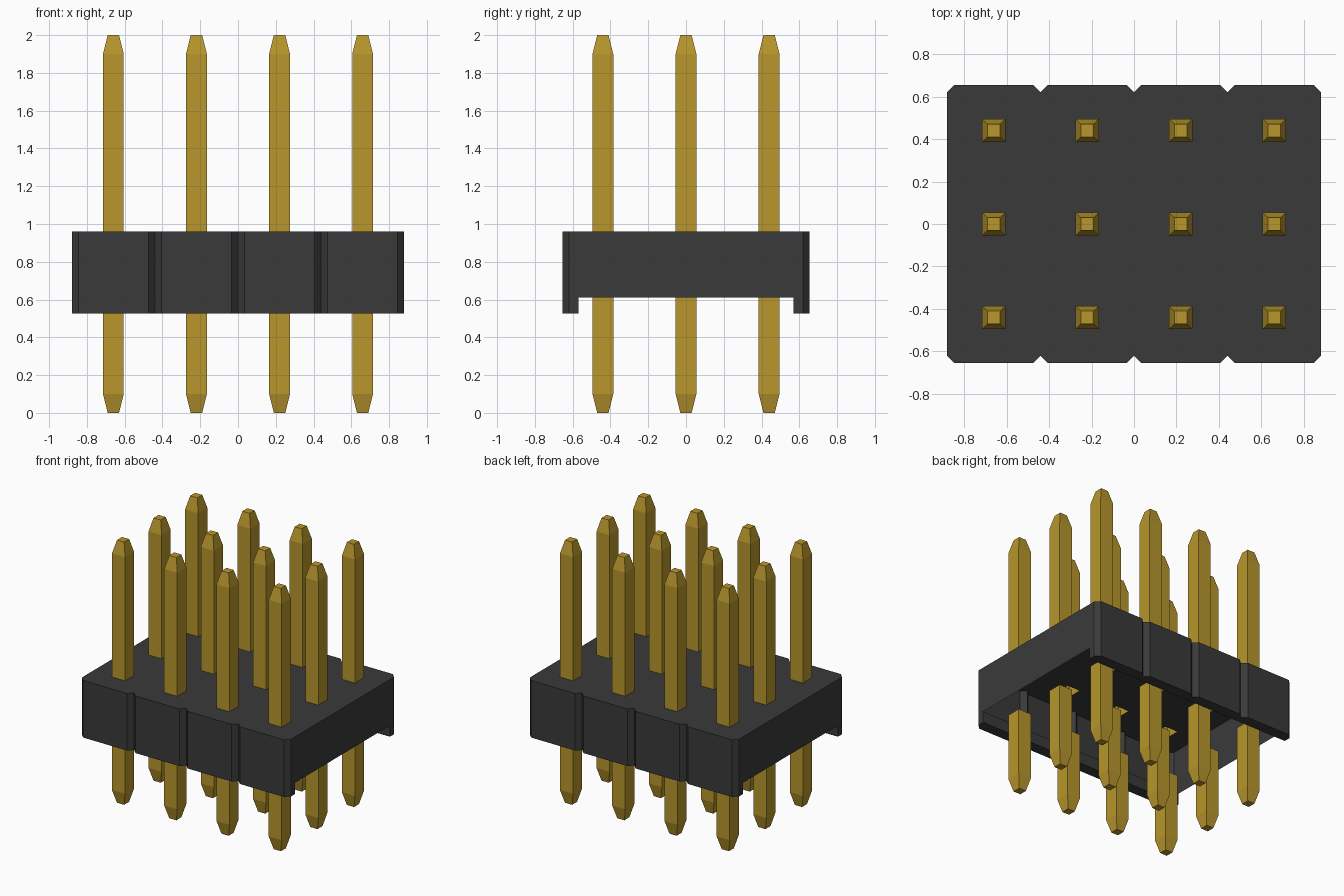
import bpy, bmesh
from mathutils import Vector

cube = bpy.data.objects.get("Cube")
if cube:
    bpy.data.objects.remove(cube, do_unlink=True)


def material(name, rgb, rough):
    m = bpy.data.materials.new(name)
    m.use_nodes = True
    m.diffuse_color = (*rgb, 1)
    b = m.node_tree.nodes["Principled BSDF"]
    b.inputs["Base Color"].default_value = (*rgb, 1)
    b.inputs["Roughness"].default_value = rough
    return m


BLACK = material("black plastic", (0.042, 0.042, 0.042), 0.6)
GOLD = material("gold metal", (0.48, 0.305, 0.025), 0.5)

HX, HY = 0.88, 0.655               # housing half sizes
LOW, CEIL, TOP = 0.525, 0.61, 0.96  # rail foot, slot height, housing top
SLOT, CUT = 0.57, 0.035            # slot half width, chamfer and notch size
PIN, TIP = 0.055, 0.03             # pin half width, tip half width
PIN_X = [-0.66, -0.22, 0.22, 0.66]
PIN_Y = [-0.44, 0.0, 0.44]


def to_mesh(bm, name, mat):
    me = bpy.data.meshes.new(name)
    bm.to_mesh(me)
    bm.free()
    me.materials.append(mat)
    return me


def add_object(name, me, loc=(0, 0, 0)):
    ob = bpy.data.objects.new(name, me)
    ob.location = loc
    bpy.context.collection.objects.link(ob)


def bisect(bm, faces, co, no):
    edges = {e for f in faces for e in f.edges}
    verts = {v for f in faces for v in f.verts}
    bmesh.ops.bisect_plane(bm, geom=list(verts) + list(edges) + list(faces),
                           dist=1e-5, plane_co=co, plane_no=no)


# Housing outline: front edge with notches, mirrored to the back
front = [(-HX, -HY + CUT), (-HX + CUT, -HY)]
for x in (-0.44, 0.0, 0.44):
    front += [(x - CUT, -HY), (x, -HY + CUT), (x + CUT, -HY)]
front += [(HX - CUT, -HY), (HX, -HY + CUT)]
outline = front + [(-x, -y) for x, y in front]

bm = bmesh.new()
base = bm.faces.new([bm.verts.new((x, y, LOW)) for x, y in outline])
ext = bmesh.ops.extrude_face_region(bm, geom=[base], use_keep_orig=True)
bmesh.ops.translate(bm, vec=(0, 0, TOP - LOW),
                    verts=[g for g in ext["geom"] if isinstance(g, bmesh.types.BMVert)])
bmesh.ops.recalc_face_normals(bm, faces=bm.faces[:])

# Open slot under the housing, running from side to side
for s in (-1, 1):
    bisect(bm, bm.faces[:], (0, s * SLOT, 0), (0, 1, 0))
sides = [f for f in bm.faces if abs(f.normal.x) > 0.99]
bisect(bm, sides, (0, 0, CEIL), (0, 0, 1))
slot = [f for f in bm.faces if f.calc_center_median().z < CEIL
        and abs(f.calc_center_median().y) < SLOT
        and (f.normal.z < -0.9 or abs(f.normal.x) > 0.99)]
bmesh.ops.delete(bm, geom=slot, context='FACES')

# Square pin holes in the top
for axis, centres in ((0, PIN_X), (1, PIN_Y)):
    for c in centres:
        for d in (-PIN, PIN):
            n = Vector((0, 0, 0))
            n[axis] = 1
            bisect(bm, [f for f in bm.faces if f.normal.z > 0.9], n * (c + d), n)
holes = []
for f in bm.faces:
    c = f.calc_center_median()
    if (f.normal.z > 0.9 and min(abs(c.x - x) for x in PIN_X) < PIN * 0.5
            and min(abs(c.y - y) for y in PIN_Y) < PIN * 0.5):
        holes.append(f)
bmesh.ops.delete(bm, geom=holes, context='FACES')

# Inner walls of the two foot rails
for s in (1, -1):
    quad = [(-HX, LOW), (HX, LOW), (HX, CEIL), (-HX, CEIL)][::s]
    bm.faces.new([bm.verts.new((x, s * SLOT, z)) for x, z in quad])
bmesh.ops.remove_doubles(bm, verts=bm.verts[:], dist=1e-4)
add_object("housing", to_mesh(bm, "housing", BLACK))


def pin_mesh(name, levels):
    """Square tube through (z, half width) levels, closed at the last one."""
    bm = bmesh.new()
    rings = [[bm.verts.new((x * h, y * h, z)) for x, y in
              ((-1, -1), (1, -1), (1, 1), (-1, 1))] for z, h in levels]
    up = 1 if levels[-1][0] > levels[0][0] else -1
    for a, b in zip(rings, rings[1:]):
        for i in range(4):
            j = (i + 1) % 4
            bm.faces.new([a[i], a[j], b[j], b[i]][::up])
    bm.faces.new(rings[-1][::up])
    return to_mesh(bm, name, GOLD)


# Pins: upper and lower halves with tapered tips
upper = pin_mesh("upper_pin", [(TOP, PIN), (1.9, PIN), (2.0, TIP)])
lower = pin_mesh("lower_pin", [(CEIL, PIN), (0.1, PIN), (0.0, TIP)])
for r, y in enumerate(PIN_Y, 1):
    for c, x in enumerate(PIN_X, 1):
        add_object(f"upper_pin_{r}_{c}", upper, (x, y, 0))
        add_object(f"lower_pin_{r}_{c}", lower, (x, y, 0))
